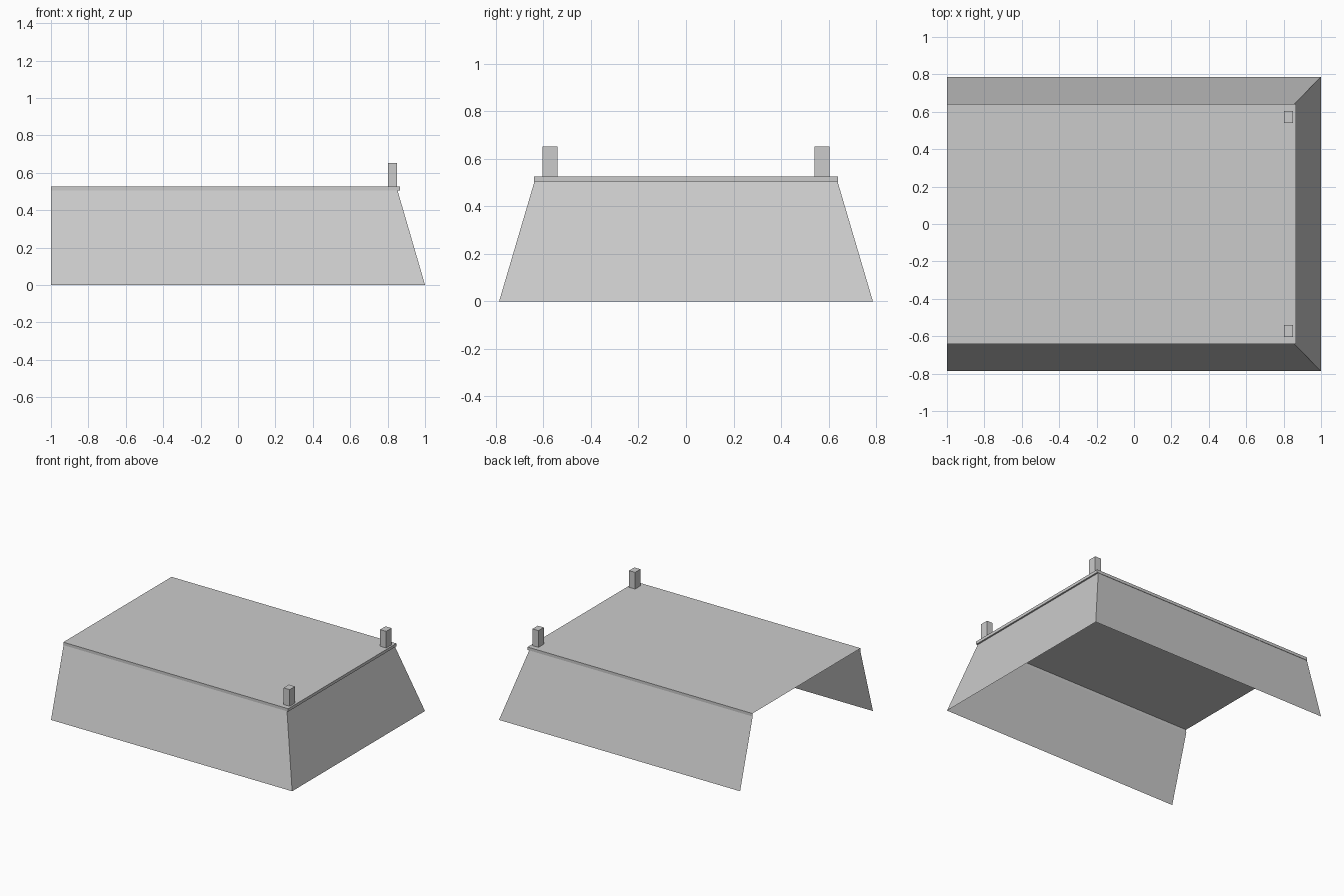
import bpy

if "Cube" in bpy.data.objects:
    bpy.data.objects.remove(bpy.data.objects["Cube"])

grey = bpy.data.materials.new("light grey")
grey.diffuse_color = (0.6, 0.6, 0.6, 1)
grey.use_nodes = True
grey.node_tree.nodes["Principled BSDF"].inputs["Base Color"].default_value = grey.diffuse_color


def build(name, verts, faces):
    mesh = bpy.data.meshes.new(name)
    mesh.from_pydata(verts, [], faces)
    mesh.materials.append(grey)
    obj = bpy.data.objects.new(name, mesh)
    bpy.context.collection.objects.link(obj)
    return obj


def outline(x, y, z):
    """Three-sided outline, open towards -x."""
    return [(-1, -y, z), (x, -y, z), (x, y, z), (-1, y, z)]


# Thin sloped walls on three sides, open at the left end and underneath
Z_RIM, Z_TOP = 0.505, 0.527
strip = [(i, i + 1, i + 5, i + 4) for i in range(3)]
build("sloped_walls", outline(1, 0.787, 0) + outline(0.853, 0.638, Z_RIM), strip)

# Deck sheet with a turned-down rim that slightly overhangs the walls
build("deck",
      outline(0.853, 0.638, Z_RIM) + outline(0.865, 0.641, Z_RIM) + outline(0.865, 0.641, Z_TOP),
      [(i, i + 1, i + 5, i + 4) for i in (0, 1, 2, 4, 5, 6)] + [(8, 9, 10, 11)])

# Two short posts at the right corners
for side, label in ((-1, "front"), (1, "back")):
    bpy.ops.mesh.primitive_cube_add(size=1, location=(0.826, side * 0.572, (Z_TOP + 0.652) / 2))
    post = bpy.context.object
    post.name = label + "_post"
    post.scale = (0.05, 0.063, 0.652 - Z_TOP)
    post.data.materials.append(grey)
